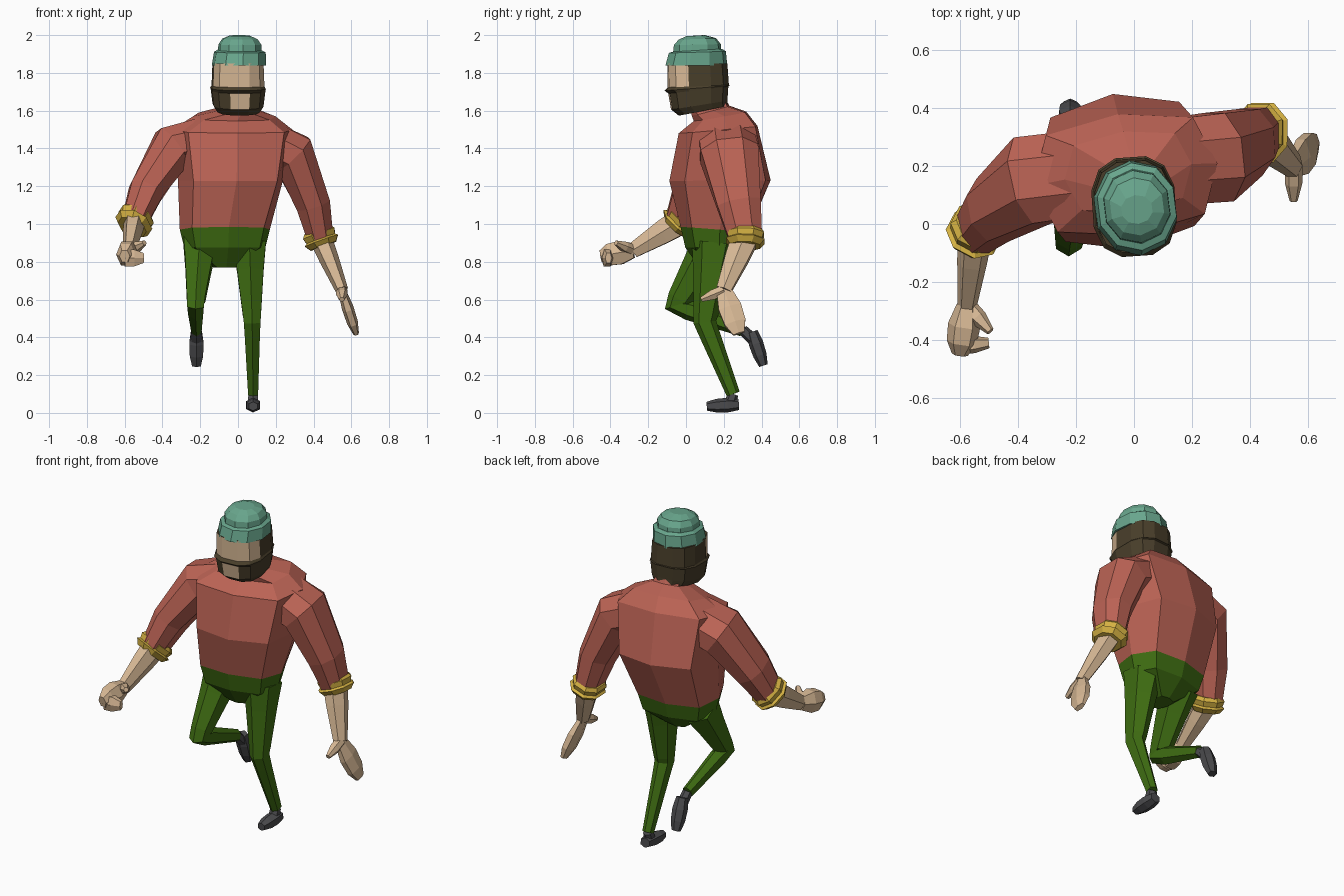
import bpy, bmesh
from math import cos, sin, pi, radians, copysign
from mathutils import Vector, Matrix

cube = bpy.data.objects.get("Cube")
if cube:
    bpy.data.objects.remove(cube)


def material(name, red, green, blue):
    mat = bpy.data.materials.new(name)
    mat.use_nodes = True
    mat.diffuse_color = (red, green, blue, 1)
    shader = next(node for node in mat.node_tree.nodes if node.type == 'BSDF_PRINCIPLED')
    shader.inputs["Base Color"].default_value = mat.diffuse_color
    return mat


WOOL = material("brick red wool", .5, .125, .09)
CLOTH = material("trouser green", .05, .155, .006)
TRIM = material("cuff yellow", .66, .44, .055)
SKIN = material("skin", .68, .48, .3)
HAIR = material("dark brown hair", .065, .048, .023)
KNIT = material("hat teal", .14, .38, .265)
LEATHER = material("shoe grey", .07, .07, .075)
X, Y, Z = Matrix.Identity(3)


def bridge(name, rings, materials, rule=None):
    """Join equal rings of points with quads and cap both ends."""
    bm = bmesh.new()
    rows = [[bm.verts.new(point) for point in ring] for ring in rings]
    for low, high in zip(rows, rows[1:]):
        for k in range(len(low)):
            bm.faces.new((low[k - 1], low[k], high[k], high[k - 1]))
    bm.faces.new(rows[0])
    bm.faces.new(rows[-1])
    bmesh.ops.recalc_face_normals(bm, faces=bm.faces)
    if rule:
        for face in bm.faces:
            face.material_index = rule(face.calc_center_median())
    mesh = bpy.data.meshes.new(name)
    bm.to_mesh(mesh)
    bm.free()
    for mat in materials:
        mesh.materials.append(mat)
    bpy.context.collection.objects.link(bpy.data.objects.new(name, mesh))


def outline(sides, power, phase):
    """Unit cross-section between an ellipse (power one) and a box (power zero)."""
    def bulge(value):
        return copysign(abs(value) ** power, value)
    angles = [2 * pi * (k + phase) / sides for k in range(sides)]
    return [(bulge(cos(angle)), bulge(sin(angle))) for angle in angles]


def stack(name, materials, rings, slopes, sides=8, power=.65, phase=0, yaw=7, rule=None):
    """Level rings of x, y, z, half width, half depth; slopes lift the back, bottom to top."""
    turn = Matrix.Rotation(radians(yaw), 3, 'Z')
    first, last = slopes
    rows = []
    for i, (x, y, z, wide, deep) in enumerate(rings):
        slope = first + (last - first) * i / (len(rings) - 1)
        rows.append([Vector((x, y, z)) + turn @ Vector((u * wide, v * deep, v * deep * slope))
                     for u, v in outline(sides, power, phase)])
    bridge(name, rows, materials, rule)


def tube(name, mat, points, radii, ref, flat=1.0, sides=6):
    """Rings square to a path; each radius runs along ref and is scaled by flat across it."""
    steps = [(end - start).normalized() for start, end in zip(points, points[1:])]
    rows = []
    for i, (point, radius) in enumerate(zip(points, radii)):
        aim = (steps[max(i - 1, 0)] + steps[min(i, len(steps) - 1)]).normalized()
        along = (ref - aim * aim.dot(ref)).normalized()
        across = aim.cross(along) * flat
        rows.append([point + (along * u + across * v) * radius
                     for u, v in outline(sides, .9, .5)])
    bridge(name, rows, [mat])


def along_line(start, end, *fractions):
    return [start.lerp(end, fraction) for fraction in fractions]


def leg(side, hip, knee, ankle, heel, toe):
    tube(side + "_trouser_leg", CLOTH,
         along_line(hip, knee, 0, .35, .9, 1) + along_line(knee, ankle, .2, 1),
         (.1, .08, .055, .05, .045, .03), X, flat=1.2)
    tube(side + "_ankle", LEATHER, [ankle, heel.lerp(toe, .3)], (.028, .032), X)
    tube(side + "_shoe", LEATHER, along_line(heel, toe, 0, .35, .7, 1),
         (.033, .043, .04, .026), X, flat=.9)


def arm(side, shoulder, elbow, wrist, tip, thumb, ref, palm_flat):
    # Sleeve, starting inside the body and bulging outwards above the elbow
    root = shoulder.lerp(Vector((0, .2, 1.5)), .5)
    middle = shoulder.lerp(elbow, .6) + X * copysign(.02, shoulder.x)
    tube(side + "_sleeve", WOOL, [root, shoulder, middle, elbow],
         (.16, .165, .125, .095), Y, flat=.78, sides=8)
    # Turned-back cuff of two flared layers
    aim = (wrist - shoulder).normalized()
    tube(side + "_cuff", TRIM, [elbow + aim * t for t in (-.04, -.02, .01, .02, .05)],
         (.09, .105, .095, .11, .085), ref, flat=.9, sides=8)
    # Forearm and hand
    tube(side + "_forearm", SKIN, along_line(elbow, wrist, 0, .4, 1),
         (.08, .07, .045), ref, flat=.75)
    tube(side + "_palm", SKIN, along_line(wrist, tip, 0, .4, .75, 1),
         (.045, .07, .065, .035), ref, flat=palm_flat)
    tube(side + "_thumb", SKIN, along_line(wrist, wrist + thumb, 0, .5, 1),
         (.03, .03, .014), Z)


# Jumper body with a collar rising at the back
stack("jumper_body", [WOOL], [
    (-.07, .15, .97, .24, .18),
    (-.04, .18, 1.23, .28, .27),
    (-.03, .17, 1.5, .32, .21),
    (-.02, .18, 1.57, .22, .14),
    (0, .13, 1.6, .1, .1),
    (0, .11, 1.65, .08, .09)], slopes=(-.08, .35))

# Trousers and shoes, one leg standing and one lifted behind
stack("trouser_hips", [CLOTH], [
    (-.07, .15, .97, .24, .18),
    (-.07, .15, .87, .215, .155),
    (-.07, .14, .77, .06, .07)], slopes=(-.08, 0))
leg("left", hip=Vector((.06, .15, .9)), knee=Vector((.075, .1, .48)),
    ankle=Vector((.08, .25, .1)), heel=Vector((.08, .28, .045)), toe=Vector((.08, .11, .035)))
leg("right", hip=Vector((-.2, .15, .9)), knee=Vector((-.225, -.055, .57)),
    ankle=Vector((-.22, .3, .44)), heel=Vector((-.22, .35, .43)), toe=Vector((-.22, .41, .25)))

# Arms, one swung forward and one hanging
arm("right", shoulder=Vector((-.35, .15, 1.4)), elbow=Vector((-.545, -.02, 1.02)),
    wrist=Vector((-.575, -.28, .86)), tip=Vector((-.6, -.45, .83)),
    thumb=Vector((.08, -.09, .04)), ref=Z, palm_flat=.8)
arm("left", shoulder=Vector((.29, .23, 1.37)), elbow=Vector((.435, .315, .93)),
    wrist=Vector((.55, .2, .65)), tip=Vector((.625, .28, .42)),
    thumb=Vector((0, -.12, -.05)), ref=Y, palm_flat=.45)
tube("right_curled_fingers", SKIN,
     along_line(Vector((-.6, -.42, .82)), Vector((-.5, -.41, .82)), 0, .5, 1),
     (.05, .05, .03), Z, flat=.6)


# Head with hair and beard around a bare brow and mouth
def face_rule(center):
    brow = center.z > 1.75
    mouth = 1.61 < center.z < 1.68 and abs(center.x) < .04
    return 1 if center.y < 0 and (brow or mouth) else 0


stack("head_and_beard", [HAIR, SKIN], [
    (0, .09, 1.6, .115, .13),
    (0, .07, 1.63, .135, .15),
    (0, .065, 1.71, .145, .16),
    (0, .06, 1.72, .147, .175),
    (0, .065, 1.73, .14, .163),
    (0, .06, 1.85, .135, .16)],
    slopes=(.2, 0), sides=12, power=.75, phase=.5, yaw=4, rule=face_rule)

# Knitted hat: turned-up brim and crown
hat_shape = dict(slopes=(0, .06), sides=10, power=.95, phase=.5)
stack("hat_brim", [KNIT], [
    (.005, .055, 1.84, .145, .165),
    (.01, .06, 1.91, .138, .152),
    (.01, .06, 1.92, .12, .13)], **hat_shape)
stack("hat_crown", [KNIT], [
    (.01, .06, 1.9, .118, .13),
    (.01, .06, 1.95, .115, .125),
    (.01, .06, 1.98, .095, .1),
    (.01, .05, 1.997, .055, .05)], **hat_shape)
